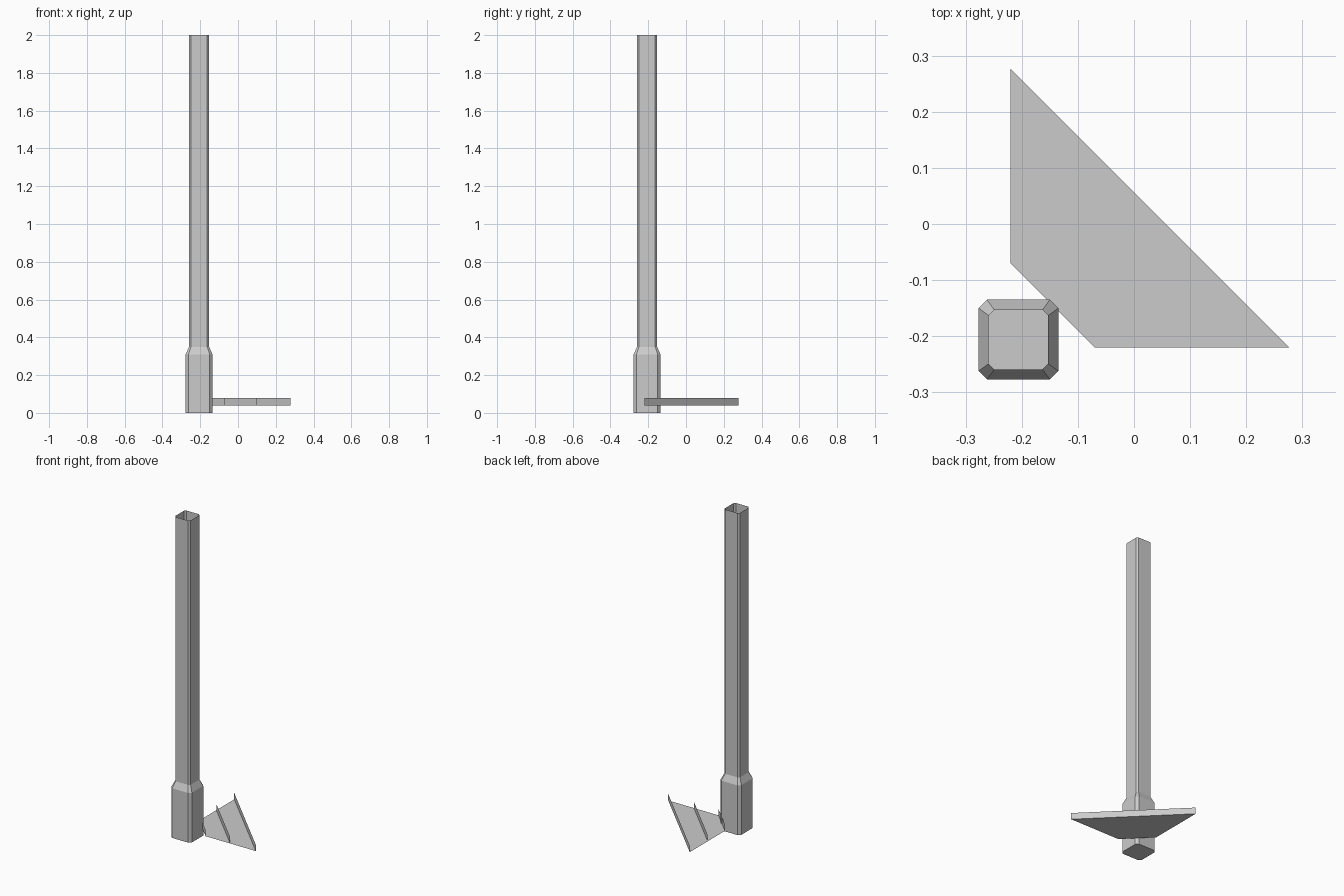
import bpy, bmesh

cube = bpy.data.objects.get("Cube")
if cube:
    bpy.data.objects.remove(cube)

grey = bpy.data.materials.new("plain_grey")
grey.use_nodes = True
colour = (0.6, 0.6, 0.6, 1)
grey.diffuse_color = colour
grey.node_tree.nodes["Principled BSDF"].inputs["Base Color"].default_value = colour


def finish(name, bm):
    mesh = bpy.data.meshes.new(name)
    bm.to_mesh(mesh)
    bm.free()
    mesh.materials.append(grey)
    obj = bpy.data.objects.new(name, mesh)
    bpy.context.collection.objects.link(obj)
    return obj


def chamfered_square(half, cut):
    """Counter-clockwise square outline with cut corners."""
    a, b = half, half - cut
    return [(a, -b), (a, b), (b, a), (-b, a), (-a, b), (-a, -b), (-b, -a), (b, -a)]


# Hollow post: wide socket, short taper, long shaft, open at the top
CENTRE = -0.206
sections = [(0, 0.071, 0.015), (0.31, 0.071, 0.015), (0.35, 0.053, 0.01), (2, 0.053, 0.01)]
bm = bmesh.new()
rings = []
for z, half, cut in sections:
    rings.append([bm.verts.new((CENTRE + x, CENTRE + y, z)) for x, y in chamfered_square(half, cut)])
for low, high in zip(rings, rings[1:]):
    for i in range(len(low)):
        j = (i + 1) % len(low)
        bm.faces.new((low[i], low[j], high[j], high[i]))
bm.faces.new(rings[0][::-1])
finish("post", bm)

# Flat foot plate, a corner triangle cut off next to the post
SIDE, INNER, MIDDLE, OUTER = -0.22, -0.07, 0.1, 0.277
LOW, HIGH = 0.04, 0.08
bm = bmesh.new()
outline = [(INNER, SIDE), (OUTER, SIDE), (SIDE, OUTER), (SIDE, INNER)]
bm.faces.new([bm.verts.new((x, y, LOW)) for x, y in outline])
finish("foot_plate", bm)

# Three thin upright ribs running diagonally across the plate
for name, reach in (("inner_rib", INNER), ("middle_rib", MIDDLE), ("outer_rib", OUTER)):
    bm = bmesh.new()
    corners = [(reach, SIDE, LOW), (SIDE, reach, LOW), (SIDE, reach, HIGH), (reach, SIDE, HIGH)]
    bm.faces.new([bm.verts.new(c) for c in corners])
    finish(name, bm)
